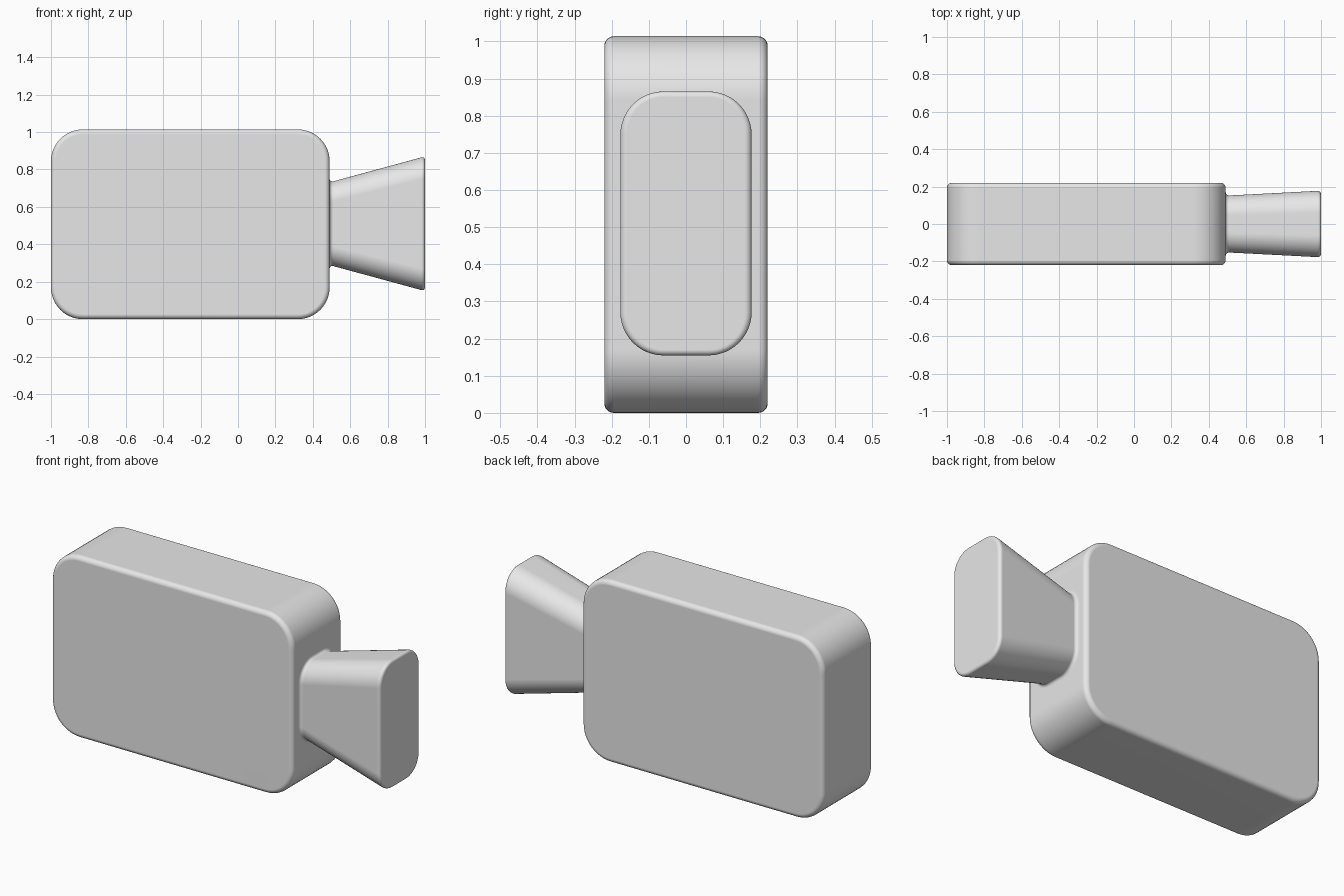
import bpy, bmesh, math

if "Cube" in bpy.data.objects:
    bpy.data.objects.remove(bpy.data.objects["Cube"])

grey = bpy.data.materials.new("plain_grey")
grey.diffuse_color = (0.8, 0.8, 0.8, 1)
grey.use_nodes = True
grey.node_tree.nodes["Principled BSDF"].inputs["Base Color"].default_value = grey.diffuse_color

MID_Z = 0.51
STEPS = 12          # segments per rounded corner


def rounded_rect(half_u, half_v, radius):
    """Outline of a rectangle with rounded corners, centred on the origin."""
    points = []
    for corner, (su, sv) in enumerate([(1, 1), (-1, 1), (-1, -1), (1, -1)]):
        for i in range(STEPS + 1):
            a = (corner + i / STEPS) * math.pi / 2
            points.append((su * (half_u - radius) + radius * math.cos(a),
                           sv * (half_v - radius) + radius * math.sin(a)))
    return points


def loft(name, sections, place):
    """Skin a stack of (depth, half_u, half_v, radius) sections and cap both ends."""
    bm = bmesh.new()
    rings = [[bm.verts.new(place(d, u, v)) for u, v in rounded_rect(hu, hv, r)]
             for d, hu, hv, r in sections]
    for a, b in zip(rings, rings[1:]):
        for i in range(len(a)):
            j = (i + 1) % len(a)
            bm.faces.new((a[i], a[j], b[j], b[i]))
    bm.faces.new(rings[0])
    bm.faces.new(rings[-1])
    bmesh.ops.recalc_face_normals(bm, faces=bm.faces)
    mesh = bpy.data.meshes.new(name)
    bm.to_mesh(mesh)
    bm.free()
    mesh.materials.append(grey)
    obj = bpy.data.objects.new(name, mesh)
    bpy.context.collection.objects.link(obj)
    bpy.ops.object.select_all(action='DESELECT')
    obj.select_set(True)
    bpy.context.view_layer.objects.active = obj
    bpy.ops.object.shade_smooth_by_angle(angle=math.radians(35))
    obj.modifiers.new("even_shading", 'WEIGHTED_NORMAL').keep_sharp = True
    return obj


quarter = [i / 6 * math.pi / 2 for i in range(7)]

# Camera body: thick rounded slab with softened front and back rims
F = 0.026
rim = [(0.22 - F + F * math.sin(a), F - F * math.cos(a)) for a in quarter]
half = [(y, 0.745 - cut, 0.507 - cut, 0.17 - cut) for y, cut in reversed(rim)]
body = [(-y, u, v, r) for y, u, v, r in half] + half[::-1]
loft("camera_body", body, lambda d, u, v: (u - 0.255, d, v + 0.507))


# Lens hood: flared rounded block with a blended root and a softened end
def hood_section(x, grow):
    t = (x - 0.5) / 0.5
    return (x, 0.152 + 0.026 * t + grow, 0.224 + 0.136 * t + grow,
            0.105 + 0.012 * t + grow)


R, E = 0.02, 0.02
sections = [hood_section(0.47, R)]
sections += [hood_section(0.49 + R - R * math.cos(a), R - R * math.sin(a)) for a in quarter]
sections += [hood_section(1 - E + E * math.sin(a), E * math.cos(a) - E) for a in quarter]
loft("lens_hood", sections, lambda d, u, v: (d, u, v + MID_Z))
